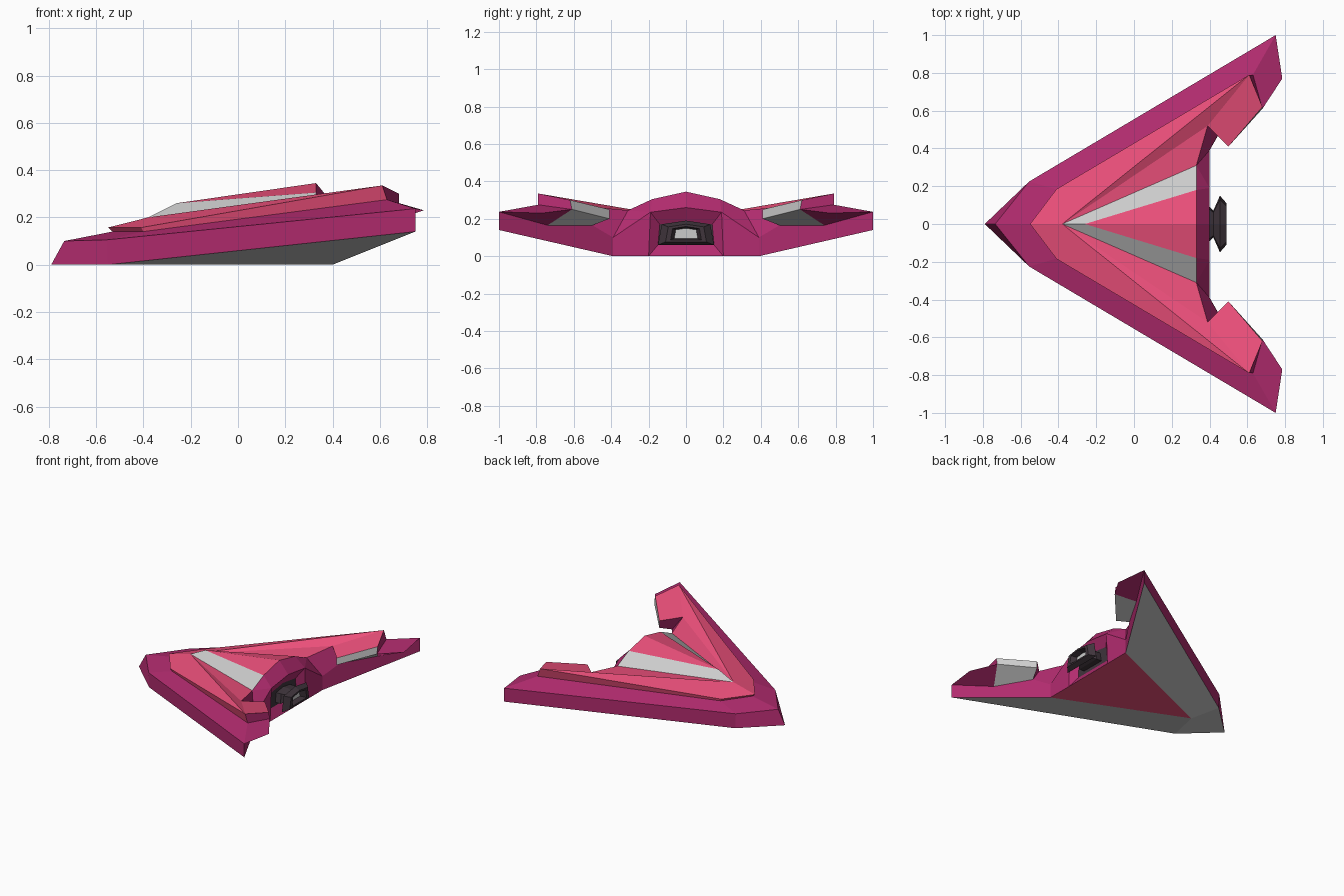
import bpy
from mathutils import Vector

if "Cube" in bpy.data.objects:
    bpy.data.objects.remove(bpy.data.objects["Cube"])


def paint(name, rgb):
    m = bpy.data.materials.new(name)
    m.diffuse_color = (*rgb, 1)
    m.use_nodes = True
    m.node_tree.nodes["Principled BSDF"].inputs["Base Color"].default_value = m.diffuse_color
    return m


MAGENTA = paint("magenta", (0.45, 0.025, 0.16))
PINK = paint("pink", (0.85, 0.08, 0.2))
DARK = paint("dark_metal", (0.05, 0.035, 0.045))

# Shared corner points of the left half (y >= 0)
P = dict(
    n0=(-.79, 0, 0), n1=(-.735, 0, .1), s0=(-.55, .225, 0), s1=(-.555, .225, .105),
    t0=(.75, 1, .14), t1=(.75, 1, .237), lip=(.785, .77, .23),
    c0=(.4, .39, 0), c1=(.4, .39, .1), b0=(.4, 0, 0), f=(.4, .2, 0), apex=(-.5, 0, 0),
    d0=(-.53, 0, .14), d1=(-.4, .18, .14), d2=(.63, .79, .275), d3=(.68, .61, .25),
    p0=(-.55, 0, .157), p1=(-.41, .185, .157), p2=(.61, .79, .335), p3=(.68, .62, .3),
    p4=(.5, .41, .25), p5=(.39, .52, .265), p6=(.33, .31, .245), p7=(-.38, 0, .2),
    q4=(.5, .41, .2), h1=(.46, .5, .165), h2=(.6, .74, .165),
    k=(-.26, 0, .26), e0=(.33, 0, .345), e1=(.33, .18, .305),
    a0=(.4, 0, .26), a1=(.4, .19, .235),
    r0=(.36, 0, .19), r1=(.36, .14, .17), r2=(.36, .15, .06), r3=(.36, 0, .06))


def panel(name, faces, mat=None, inside=(.1, .3, .12)):
    """Mirrored faceted part; every face is turned away from the inside point."""
    faces = [f.split() for f in faces.split(",")]
    keys = sorted({k for f in faces for k in f})
    idx = []
    for f in faces:
        v = [Vector(P[k]) for k in f]
        mid = sum(v, Vector()) / len(v)
        n = sum((a.cross(b) for a, b in zip(v, v[1:] + v[:1])), Vector())
        ids = [keys.index(k) for k in f]
        idx.append(ids if n.dot(mid - Vector(inside)) > 0 else ids[::-1])
    ob = make(name, [P[k] for k in keys], idx, mat)
    m = ob.modifiers.new("mirror", 'MIRROR')
    m.use_axis = (False, True, False)
    return ob


def make(name, verts, faces, mat):
    me = bpy.data.meshes.new(name)
    me.from_pydata(verts, [], faces)
    if mat:
        me.materials.append(mat)
    ob = bpy.data.objects.new(name, me)
    bpy.context.collection.objects.link(ob)
    return ob


WING = (.5, .7, .25)

# Hull: sides, upper bevel, wing lip and rear wing faces
panel("hull", "n0 n1 s1 s0, s0 s1 t1 t0, n1 s1 d1 d0, s1 t1 d2 d1, t1 lip d3 d2, "
      "c0 t0 t1 h2 h1 c1, p6 p5 h1 c1", MAGENTA)
panel("wing_underside", "d3 lip t1 h2, p2 p3 d3 d2, p5 p4 q4 h1", MAGENTA, WING)
panel("wing_vent", "p3 p4 q4 d3, q4 d3 h2 h1", None, WING)

# Belly
panel("belly", "n0 s0 apex, s0 t0 c0 apex")
panel("belly_centre", "apex c0 b0", PINK)

# Upper deck plate and the canopy on it
panel("deck", "p0 p1 p7, p7 p1 p2, p7 p2 p5, p7 p5 p6, p2 p3 p4 p5, "
      "p0 p1 d1 d0, p1 p2 d2 d1", PINK)
panel("canopy_glass", "p7 k e1 p6")
panel("canopy_spine", "k e1 e0", PINK)

# Rear frame with the engine recess
panel("rear_frame", "e0 e1 a1 a0, e1 p6 a1, p6 c1 a1, a1 c1 c0 f, a0 a1 r1 r0, "
      "a1 f r2 r1, f b0 r3 r2", MAGENTA, (.2, 0, .12))
panel("engine_bay", "r0 r1 r2 r3", DARK, (.2, 0, .12))

# Engine nozzle: five-sided rings swept backwards, then in to the exhaust
SECTION = [(0, .07), (.13, .05), (.15, -.06), (-.15, -.06), (-.13, .05)]
RINGS = [(.36, .6), (.4, .6), (.42, .47), (.455, 1), (.49, .73), (.49, .55), (.45, .42)]
verts = [(x, y * s, .12 + z * s) for x, s in RINGS for y, z in SECTION]
faces = [(i * 5 + j, i * 5 + (j + 1) % 5, i * 5 + 5 + (j + 1) % 5, i * 5 + 5 + j)
         for i in range(len(RINGS) - 1) for j in range(5)]
faces = [f[::-1] for f in faces]
make("nozzle", verts, faces, DARK)
make("exhaust", verts[-5:], [(4, 3, 2, 1, 0)], None)
